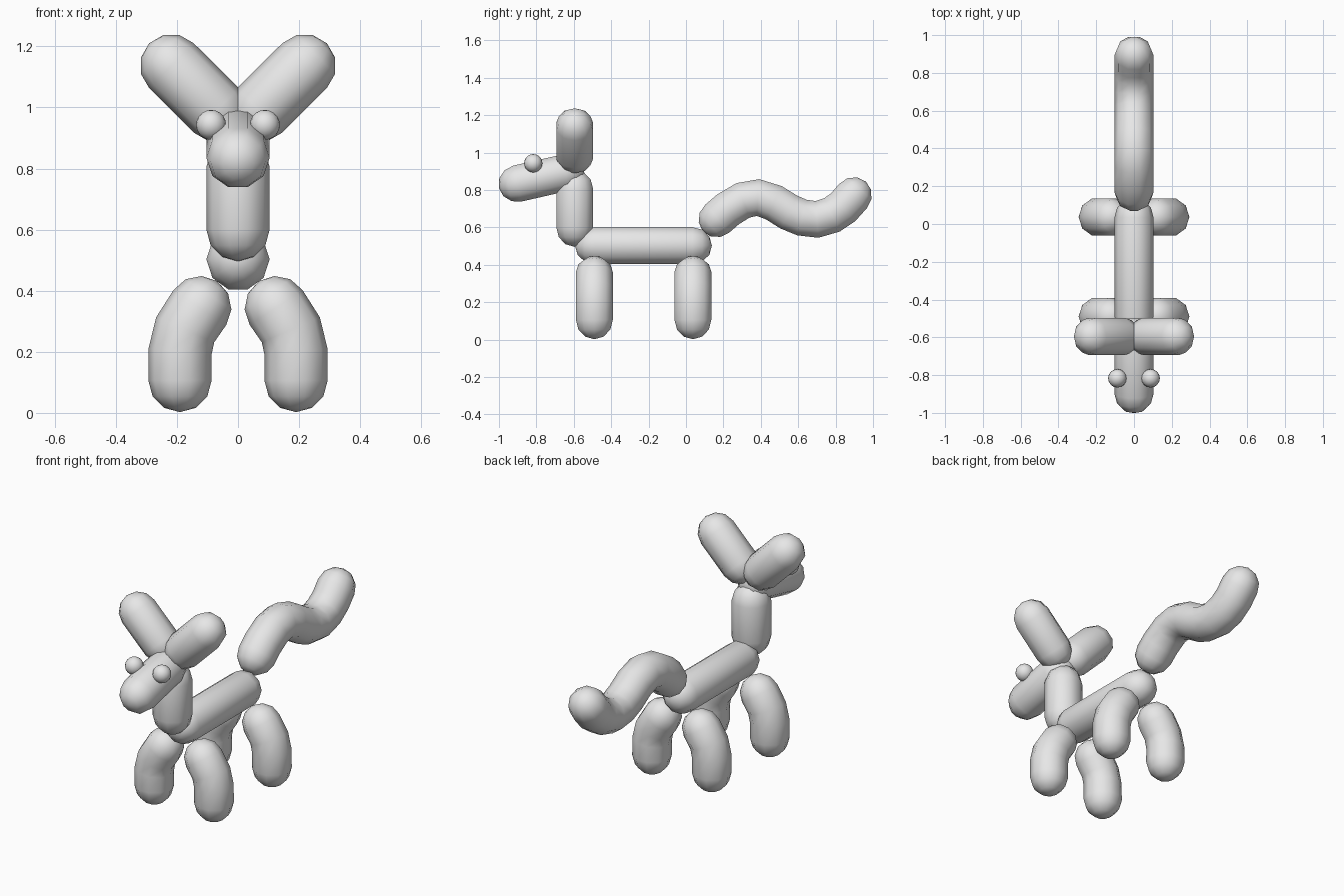
import bpy, bmesh, math
from mathutils import Vector

if "Cube" in bpy.data.objects:
    bpy.data.objects.remove(bpy.data.objects["Cube"])

R = 0.1035      # tube radius
SIDES = 10
CAP = 3         # steps in each rounded end

grey = bpy.data.materials.new("light_grey")
grey.diffuse_color = (0.8, 0.8, 0.8, 1)
grey.use_nodes = True
grey.node_tree.nodes["Principled BSDF"].inputs["Base Color"].default_value = grey.diffuse_color


def finish(bm, name):
    me = bpy.data.meshes.new(name)
    for f in bm.faces:
        f.smooth = True
    bm.to_mesh(me)
    bm.free()
    me.materials.append(grey)
    ob = bpy.data.objects.new(name, me)
    bpy.context.collection.objects.link(ob)
    return ob


def balloon(name, path):
    """Tube along a path with a dome on both ends."""
    p = [Vector(q) for q in path]
    n = len(p)
    tan = []
    for i in range(n):
        a = (p[i] - p[i - 1]).normalized() if i else Vector()
        b = (p[i + 1] - p[i]).normalized() if i < n - 1 else Vector()
        tan.append((a + b).normalized())
    # rings as centre, tangent, radius: start dome, tube, end dome
    rings = []
    for k in range(1, CAP):
        a = math.pi / 2 * k / CAP
        rings.append((p[0] - tan[0] * R * math.cos(a), tan[0], R * math.sin(a)))
    rings += [(p[i], tan[i], R) for i in range(n)]
    for k in range(CAP - 1, 0, -1):
        a = math.pi / 2 * k / CAP
        rings.append((p[-1] + tan[-1] * R * math.cos(a), tan[-1], R * math.sin(a)))

    bm = bmesh.new()
    loops = []
    for c, t, r in rings:
        x = Vector((1, 0, 0))
        u = (x - t * x.dot(t)).normalized()
        v = t.cross(u)
        loops.append([bm.verts.new(c + r * (u * math.cos(w) + v * math.sin(w)))
                      for w in (2 * math.pi * j / SIDES for j in range(SIDES))])
    first = bm.verts.new(p[0] - tan[0] * R)
    last = bm.verts.new(p[-1] + tan[-1] * R)
    for j in range(SIDES):
        k = (j + 1) % SIDES
        for a, b in zip(loops, loops[1:]):
            bm.faces.new((a[j], a[k], b[k], b[j]))
        bm.faces.new((first, loops[0][k], loops[0][j]))
        bm.faces.new((last, loops[-1][j], loops[-1][k]))
    return finish(bm, name)


# Body, neck and head
balloon("body", [(0, -0.49, 0.503), (0, 0.035, 0.503)])
balloon("neck", [(0, -0.595, 0.60), (0, -0.595, 0.805)])
balloon("head", [(0, -0.90, 0.835), (0, -0.645, 0.893)])

# Wavy tail
tail = [(0.168, 0.648), (0.225, 0.697), (0.305, 0.745), (0.385, 0.76),
        (0.47, 0.732), (0.55, 0.682), (0.62, 0.653), (0.70, 0.643),
        (0.78, 0.667), (0.84, 0.708), (0.893, 0.768)]
balloon("tail", [(0, y, z) for y, z in tail])

leg = [(0.19, 0.106), (0.19, 0.20), (0.173, 0.272), (0.125, 0.345)]
for side, s in (("left", 1), ("right", -1)):
    # Ears
    balloon(f"ear_{side}", [(s * 0.07, -0.595, 0.99), (s * 0.218, -0.595, 1.137)])
    # Bent legs
    for end, y in (("front", -0.49), ("back", 0.037)):
        balloon(f"{end}_leg_{side}", [(s * x, y, z) for x, z in leg])
    # Eyes
    bm = bmesh.new()
    bmesh.ops.create_uvsphere(bm, u_segments=16, v_segments=10, radius=0.049)
    finish(bm, f"eye_{side}").location = (s * 0.088, -0.817, 0.943)
